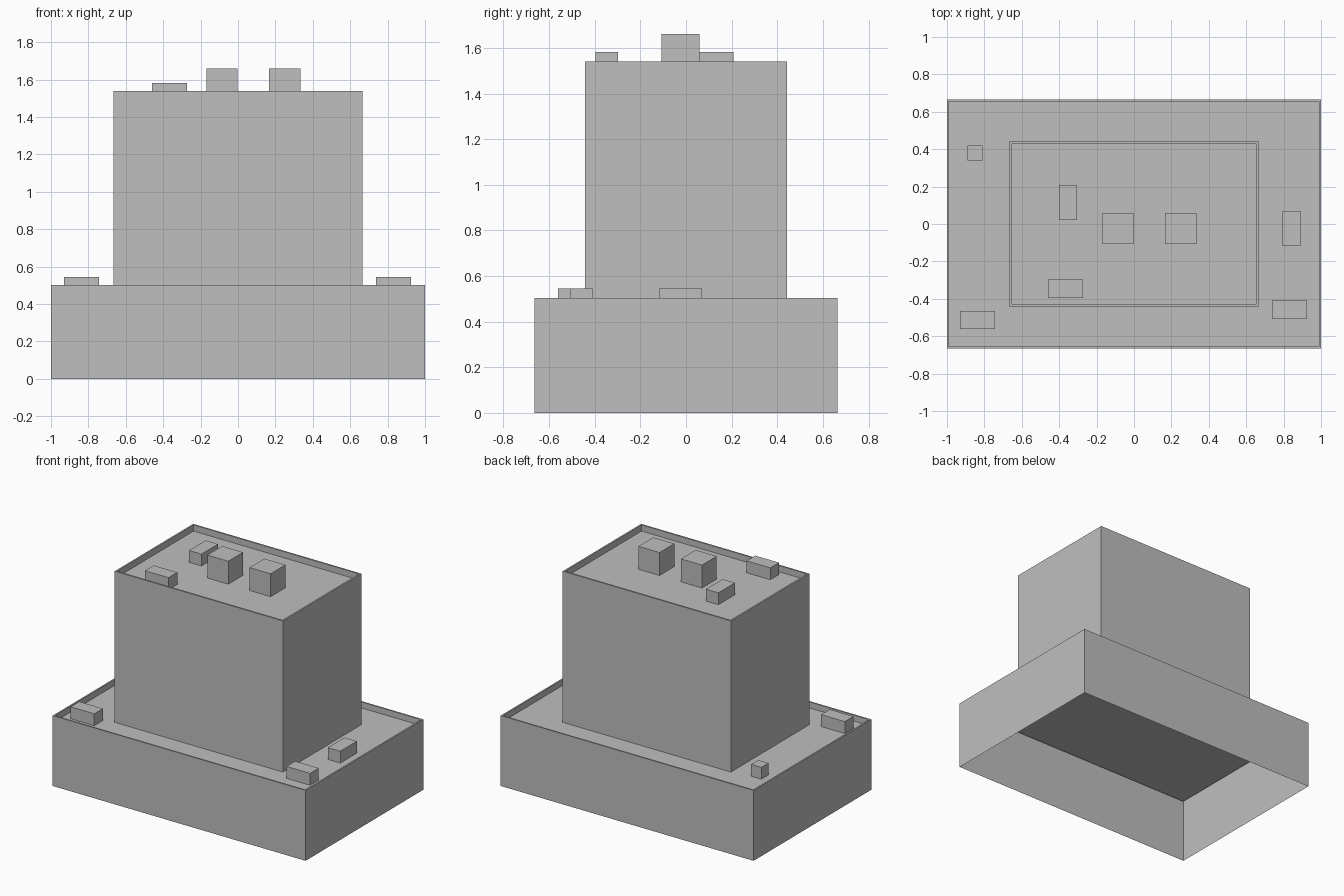
import bpy
import bmesh
from mathutils import Matrix, Vector

cube = bpy.data.objects.get("Cube")
if cube:
    bpy.data.objects.remove(cube, do_unlink=True)

# One plain grey for the whole building
GREY = (0.52, 0.52, 0.52, 1)
concrete = bpy.data.materials.new("concrete_grey")
concrete.use_nodes = True
concrete.diffuse_color = GREY
concrete.node_tree.nodes["Principled BSDF"].inputs["Base Color"].default_value = GREY


def block(name, x0, x1, y0, y1, z0, z1, rim=0, sink=0):
    """Box with an open underside; rim and sink recess its top behind a parapet."""
    bm = bmesh.new()
    centre = Vector((x0 + x1, y0 + y1, z0 + z1)) / 2
    size = Vector((x1 - x0, y1 - y0, z1 - z0))
    bmesh.ops.create_cube(bm, size=1, matrix=Matrix.LocRotScale(centre, None, size))
    bm.normal_update()
    bottom = [f for f in bm.faces if f.normal.z < -0.5]
    bmesh.ops.delete(bm, geom=bottom, context='FACES')
    if rim:
        roof = [f for f in bm.faces if f.normal.z > 0.5]
        bmesh.ops.inset_region(bm, faces=roof, thickness=rim, use_even_offset=True)
        deck = bmesh.ops.extrude_discrete_faces(bm, faces=roof)["faces"]
        bmesh.ops.translate(bm, verts=deck[0].verts, vec=(0, 0, -sink))
    mesh = bpy.data.meshes.new(name)
    bm.to_mesh(mesh)
    bm.free()
    mesh.materials.append(concrete)
    obj = bpy.data.objects.new(name, mesh)
    bpy.context.collection.objects.link(obj)
    return obj


# Podium and tower, each with a thin parapet around a sunken deck
PODIUM_DECK, TOWER_DECK = 0.46, 1.496
block("podium", -1, 1, -0.665, 0.665, 0, 0.503, 0.011, 0.503 - PODIUM_DECK)
block("tower", -0.665, 0.665, -0.443, 0.443, PODIUM_DECK, 1.54, 0.012, 1.54 - TOWER_DECK)

# Tall rooftop plant housings
for i, x in enumerate((-0.085, 0.25)):
    block(f"plant_housing_{i + 1}", x - 0.083, x + 0.083, -0.107, 0.06, TOWER_DECK, 1.66)

# Low vent units: centre x, centre y, width, depth
UNIT_HEIGHT = 0.085
LONG, SHORT = 0.187, 0.098


def vents(name, deck, units):
    for i, (x, y, w, d) in enumerate(units):
        block(f"{name}_{i + 1}", x - w / 2, x + w / 2, y - d / 2, y + d / 2,
              deck, deck + UNIT_HEIGHT)


vents("tower_vent", TOWER_DECK, [
    (-0.353, 0.115, SHORT, LONG),
    (-0.365, -0.347, LONG, SHORT),
])
vents("podium_vent", PODIUM_DECK, [
    (-0.85, 0.38, 0.08, 0.08),
    (0.842, -0.024, SHORT, LONG),
    (-0.837, -0.513, LONG, SHORT),
    (0.832, -0.459, LONG, SHORT),
])
